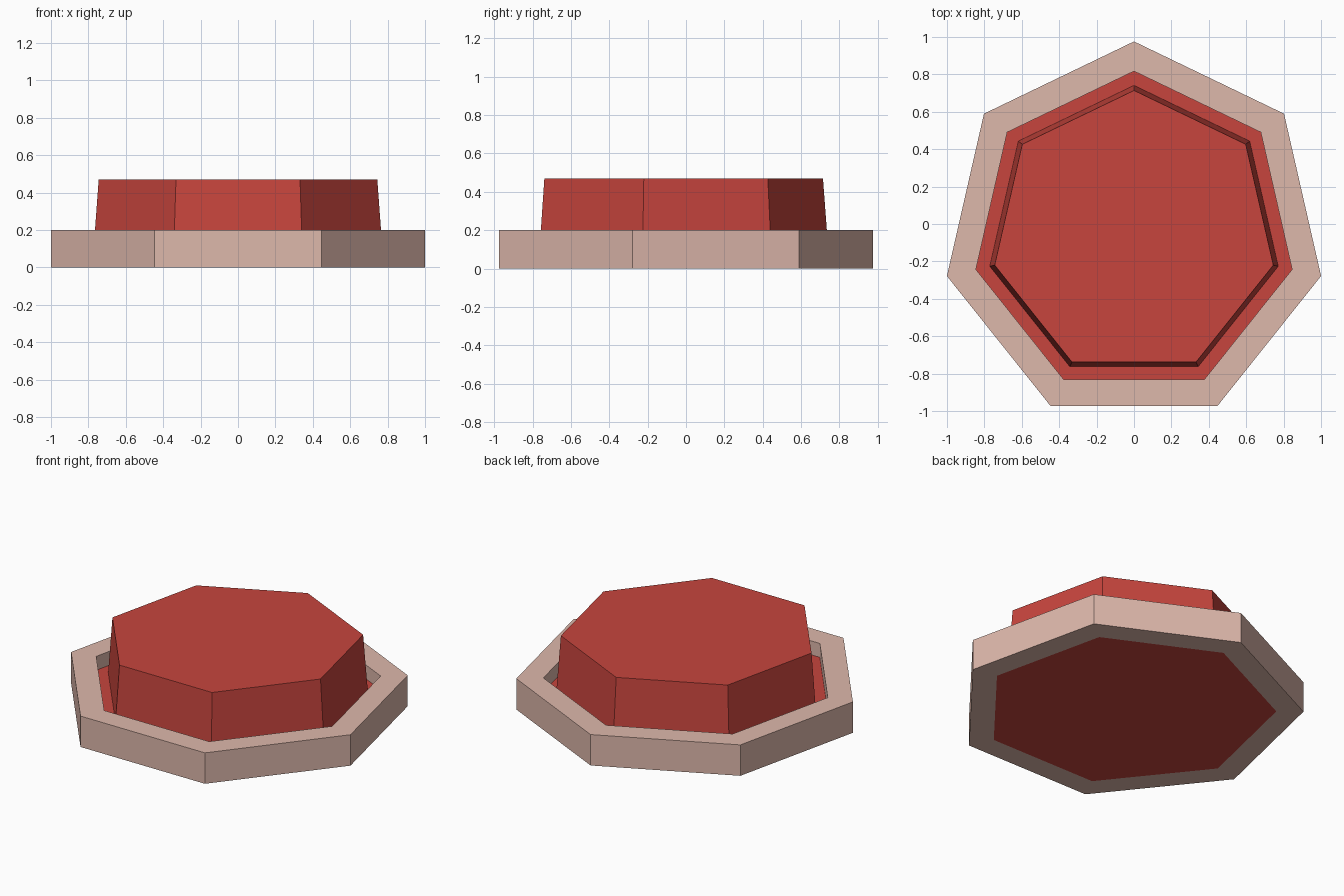
import bpy, bmesh
from math import sin, cos, pi

if "Cube" in bpy.data.objects:
    bpy.data.objects.remove(bpy.data.objects["Cube"])

SIDES = 7
CENTRE_Y = -0.05  # puts the heptagon's bounding box on the origin


def material(name, color):
    mat = bpy.data.materials.new(name)
    mat.diffuse_color = (*color, 1)
    mat.use_nodes = True
    mat.node_tree.nodes["Principled BSDF"].inputs["Base Color"].default_value = mat.diffuse_color
    return mat


def lathe(name, profile, mat, closed=False):
    """Sweep (radius, z) points around seven sides; cap the ends unless closed."""
    bm = bmesh.new()
    rings = []
    for r, z in profile:
        angles = [pi / 2 + 2 * pi * i / SIDES for i in range(SIDES)]
        rings.append([bm.verts.new((r * cos(a), CENTRE_Y + r * sin(a), z)) for a in angles])
    pairs = list(zip(rings, rings[1:]))
    if closed:
        pairs.append((rings[-1], rings[0]))
    else:
        bm.faces.new(rings[0])
        bm.faces.new(rings[-1])
    for low, high in pairs:
        for i in range(SIDES):
            j = (i + 1) % SIDES
            bm.faces.new((low[i], low[j], high[j], high[i]))
    bmesh.ops.recalc_face_normals(bm, faces=bm.faces)
    mesh = bpy.data.meshes.new(name)
    bm.to_mesh(mesh)
    bm.free()
    mesh.materials.append(mat)
    obj = bpy.data.objects.new(name, mesh)
    bpy.context.collection.objects.link(obj)
    return obj


pale = material("pale_rim", (0.73, 0.48, 0.41))
red = material("red_button", (0.57, 0.059, 0.047))

# Outer rim with a heptagonal opening
lathe("rim", [(1.026, 0), (1.026, 0.2), (0.867, 0.2), (0.867, 0)], pale, closed=True)

# Recessed floor and tapered button in one solid
lathe("button", [(0.867, 0), (0.867, 0.11), (0.791, 0.11), (0.764, 0.47)], red)
